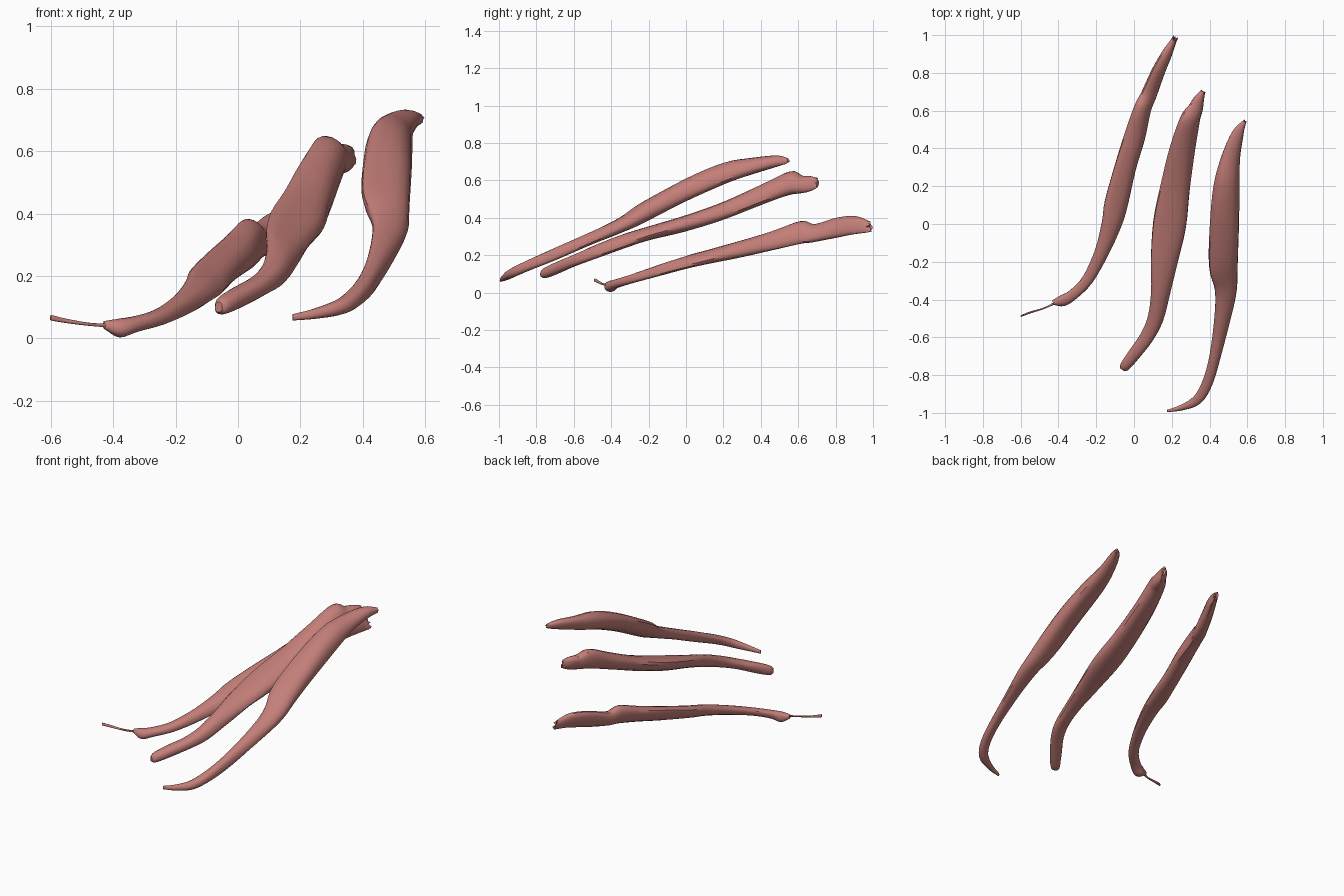
import bpy, bmesh, math, random
from mathutils import Vector

random.seed(4)
SIDES = 16
STEPS = 4

if "Cube" in bpy.data.objects:
    bpy.data.objects.remove(bpy.data.objects["Cube"], do_unlink=True)

# Muscle colour
flesh = bpy.data.materials.new("muscle_red")
flesh.use_nodes = True
flesh.diffuse_color = (0.55, 0.21, 0.19, 1)
flesh.node_tree.nodes["Principled BSDF"].inputs["Base Color"].default_value = (0.55, 0.21, 0.19, 1)


def smooth_path(stations):
    """Catmull-Rom interpolation through the stations."""
    pts = [Vector(s) for s in stations]
    ext = [2 * pts[0] - pts[1]] + pts + [2 * pts[-1] - pts[-2]]
    out = []
    for a, b, c, d in zip(ext, ext[1:], ext[2:], ext[3:]):
        for k in range(STEPS):
            t = k / STEPS
            out.append(0.5 * (2 * b + (c - a) * t + (2 * a - 5 * b + 4 * c - d) * t * t
                              + (3 * b - a - 3 * c + d) * t ** 3))
    return out + [pts[-1]]


def full_cos(angle):
    """Cosine with a fuller curve, for slightly boxy ovals."""
    c = math.cos(angle)
    return math.copysign(abs(c) ** 0.85, c)


def muscle(name, stations, lean, torn=0.0, ripple=0.04):
    """Loft leaning oval sections: x, y, z, half width, half height."""
    path = smooth_path(stations)
    bm = bmesh.new()
    rings = []
    for i, p in enumerate(path):
        ahead, behind = path[min(i + 1, len(path) - 1)], path[max(i - 1, 0)]
        along = Vector((ahead[0] - behind[0], ahead[1] - behind[1], 0)).normalized()
        side = Vector((along.y, -along.x, 0))
        # Sections are round at the thin tip and lean more in the belly
        phase = math.radians(90 + (lean - 90) * min(1, i / (len(path) * 0.4)))
        ring = []
        for k in range(SIDES):
            t = math.tau * k / SIDES
            r = 1 + ripple * math.sin(3 * t + i * 0.35)
            co = Vector(p[:3]) + side * p[3] * r * full_cos(t)
            co.z += p[4] * r * full_cos(t + phase)
            if i == len(path) - 1:
                co += along * random.uniform(-torn, torn)
            ring.append(bm.verts.new(co))
        rings.append(ring)
    for r0, r1 in zip(rings, rings[1:]):
        for k in range(SIDES):
            n = (k + 1) % SIDES
            bm.faces.new((r0[k], r0[n], r1[n], r1[k]))
    for ring in (rings[0], rings[-1]):
        centre = bm.verts.new(sum((v.co for v in ring), Vector()) / SIDES)
        for k in range(SIDES):
            bm.faces.new((ring[k], ring[(k + 1) % SIDES], centre))
    bmesh.ops.recalc_face_normals(bm, faces=bm.faces)
    mesh = bpy.data.meshes.new(name)
    bm.to_mesh(mesh)
    bm.free()
    obj = bpy.data.objects.new(name, mesh)
    bpy.context.collection.objects.link(obj)
    mesh.materials.append(flesh)
    bpy.ops.object.select_all(action="DESELECT")
    obj.select_set(True)
    bpy.context.view_layer.objects.active = obj
    bpy.ops.object.shade_smooth_by_angle(angle=math.radians(40))


# Left strip, curling inward to a fine tip
muscle("left_muscle", [
    (.175, -.99, .067, .006, .01), (.25, -.972, .08, .015, .017),
    (.335, -.93, .105, .026, .026), (.39, -.84, .147, .028, .03),
    (.43, -.7, .205, .03, .034), (.467, -.5, .292, .043, .036),
    (.484, -.35, .36, .058, .043), (.474, -.22, .435, .076, .058),
    (.482, 0, .55, .077, .061), (.49, .2, .634, .069, .059),
    (.51, .35, .674, .05, .045), (.55, .48, .702, .031, .031),
    (.588, .545, .705, .008, .014)], 106, .006)

# Middle strip, with a raised flap near the back end
muscle("middle_muscle", [
    (-.062, -.772, .1, .014, .016), (-.048, -.752, .106, .027, .029),
    (0, -.69, .132, .033, .033),
    (.068, -.6, .17, .037, .032), (.115, -.5, .21, .042, .037),
    (.14, -.36, .263, .051, .04), (.157, -.2, .316, .071, .038),
    (.19, 0, .372, .088, .045), (.222, .2, .438, .078, .049),
    (.257, .4, .52, .067, .056), (.294, .55, .582, .053, .064),
    (.325, .61, .578, .04, .048), (.345, .66, .582, .028, .042),
    (.366, .7, .585, .012, .028)], 108, .008)

# Right strip, leaning most, with a frayed back end
muscle("right_muscle", [
    (-.43, -.415, .043, .012, .012), (-.38, -.405, .033, .03, .03),
    (-.325, -.375, .047, .028, .025), (-.245, -.295, .072, .03, .025),
    (-.17, -.15, .116, .038, .031), (-.12, 0, .16, .053, .036),
    (-.096, .11, .188, .062, .039), (-.045, .3, .236, .057, .047),
    (.005, .46, .279, .056, .053), (.045, .61, .32, .046, .062),
    (.075, .68, .315, .042, .049), (.125, .8, .346, .036, .055),
    (.175, .9, .362, .028, .049), (.215, .98, .352, .014, .03)], 115, .018)

# Thin tendon thread trailing from the right strip
muscle("tendon_thread", [
    (-.6, -.488, .066, .004, .009), (-.55, -.468, .056, .005, .007),
    (-.48, -.447, .046, .004, .005), (-.42, -.42, .042, .006, .006)], 100, 0, .1)
